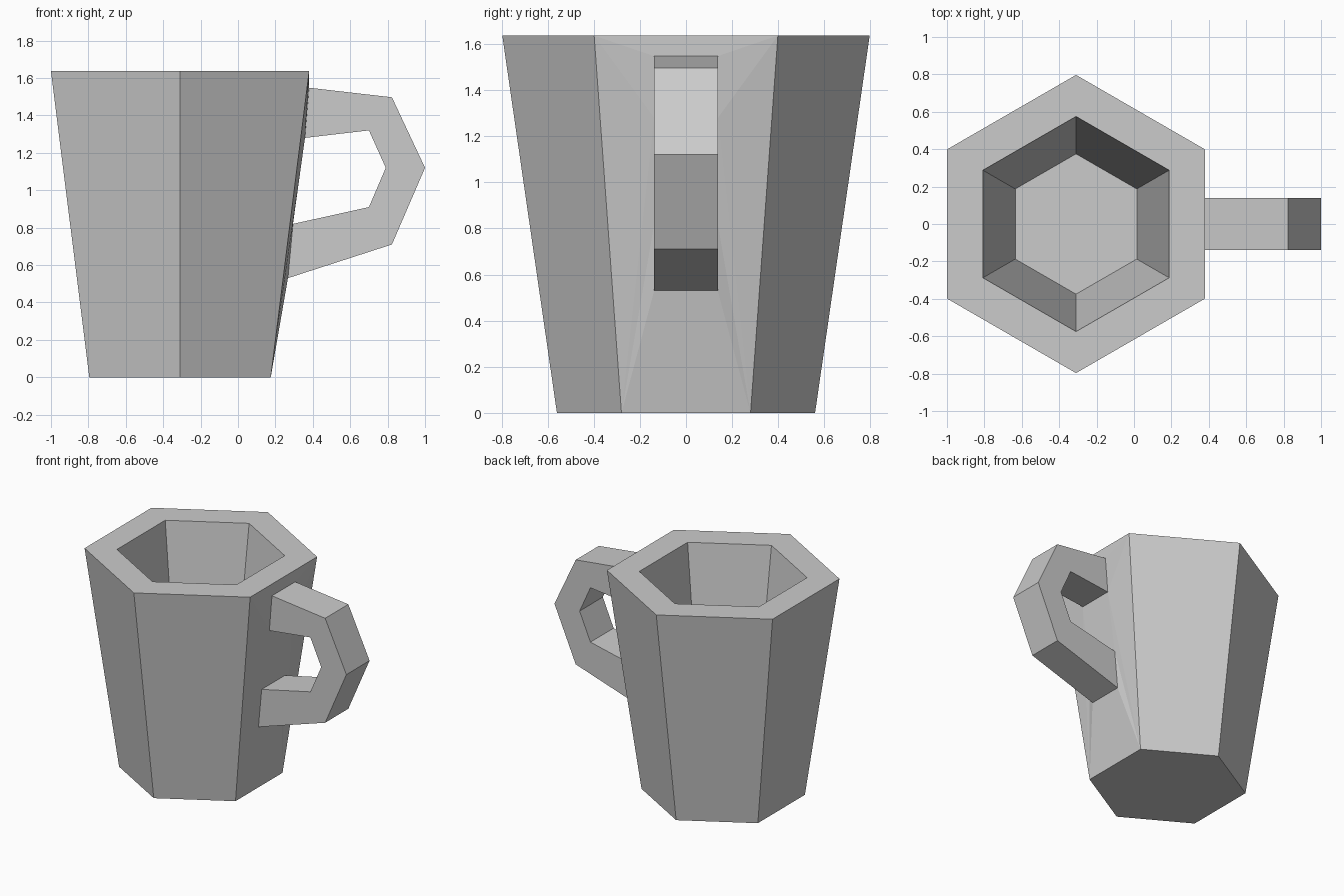
import bpy, bmesh, math

old = bpy.data.objects.get("Cube")
if old:
    bpy.data.objects.remove(old, do_unlink=True)

# Single clay colour
clay = bpy.data.materials.new("plain_grey")
clay.use_nodes = True
colour = (0.6, 0.6, 0.6, 1)
clay.diffuse_color = colour
clay.node_tree.nodes["Principled BSDF"].inputs["Base Color"].default_value = colour

CENTRE_X, HEIGHT, HALF = -0.31, 1.637, 0.138


def finish(bm, name):
    mesh = bpy.data.meshes.new(name)
    bm.to_mesh(mesh)
    bm.free()
    mesh.materials.append(clay)
    obj = bpy.data.objects.new(name, mesh)
    bpy.context.collection.objects.link(obj)
    return obj


def hex_ring(bm, radius, z):
    angles = [math.radians(30 + 60 * k) for k in range(6)]
    return [bm.verts.new((CENTRE_X + radius * math.cos(a), radius * math.sin(a), z)) for a in angles]


# Where the handle meets the cup wall, from bottom to top (x, z)
joints = [(0.267, 0.53), (0.294, 0.82), (0.358, 1.28), (0.38, 1.548)]

# Cup: tapered hexagonal wall, flat rim, tapered well and floor
bm = bmesh.new()
rings = [hex_ring(bm, r, z) for r, z in
         [(0.56, 0), (0.797, HEIGHT), (0.575, HEIGHT), (0.375, 0.25)]]
for level, (low, high) in enumerate(zip(rings, rings[1:])):
    for k in range(6):
        if level == 0 and k == 5:
            continue  # handle side is built below
        n = (k + 1) % 6
        bm.faces.new((low[k], low[n], high[n], high[k]))
bm.faces.new(rings[0][::-1])
bm.faces.new(rings[3])

# Handle side of the cup, slightly raised around the two joints
front, back = [[bm.verts.new((x, y, z)) for x, z in joints] for y in (-HALF, HALF)]
for column, k in ((front, 5), (back, 0)):
    bottom, top = rings[0][k], rings[1][k]
    a, b, c, d = column
    for face in ((bottom, a, b), (bottom, b, c), (bottom, c, top), (top, c, d)):
        bm.faces.new(face if k == 5 else face[::-1])
bm.faces.new((rings[0][5], rings[0][0], back[0], front[0]))
bm.faces.new((front[1], back[1], back[2], front[2]))
bm.faces.new((front[3], back[3], rings[1][0], rings[1][5]))
bmesh.ops.recalc_face_normals(bm, faces=bm.faces[:])
finish(bm, "cup")

# Handle: angular loop with a rectangular section, open where it joins the cup
outer = [joints[3], (0.823, 1.497), (1.0, 1.12), (0.823, 0.71), joints[0]]
inner = [joints[2], (0.70, 1.32), (0.79, 1.12), (0.70, 0.91), joints[1]]
bm = bmesh.new()
sections = []
for (xo, zo), (xi, zi) in zip(outer, inner):
    corners = [(xo, -HALF, zo), (xo, HALF, zo), (xi, HALF, zi), (xi, -HALF, zi)]
    sections.append([bm.verts.new(p) for p in corners])
for first, second in zip(sections, sections[1:]):
    for k in range(4):
        n = (k + 1) % 4
        bm.faces.new((first[k], first[n], second[n], second[k]))
# Temporary end caps give reliable outward normals
caps = [bm.faces.new(sections[0]), bm.faces.new(sections[-1])]
bmesh.ops.recalc_face_normals(bm, faces=bm.faces[:])
bmesh.ops.delete(bm, geom=caps, context='FACES_ONLY')
finish(bm, "handle")
